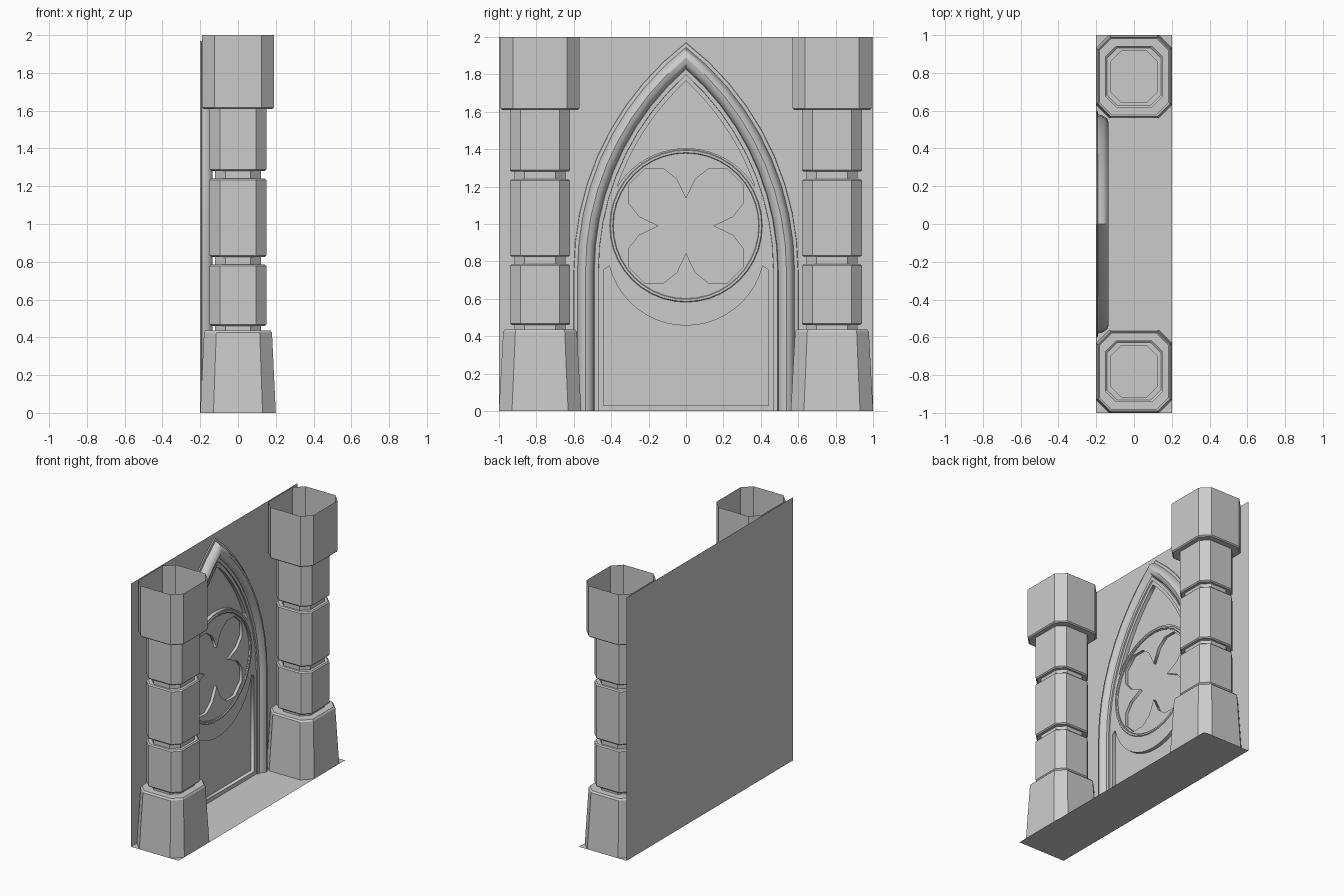
import bpy, math
from mathutils import Matrix

if "Cube" in bpy.data.objects:
    bpy.data.objects.remove(bpy.data.objects["Cube"])

WALL_X = -0.2
SPRING, OFFSET = 0.75, 0.94      # arch springing height, arc centre offset
ROSE_Z = 0.99


def add_mesh(name, verts, faces, smooth=False):
    me = bpy.data.meshes.new(name)
    me.from_pydata(verts, [], faces)
    me.update()
    ob = bpy.data.objects.new(name, me)
    bpy.context.collection.objects.link(ob)
    if smooth:
        smooth_object(ob)
    return ob


def smooth_object(ob):
    bpy.ops.object.select_all(action='DESELECT')
    ob.select_set(True)
    bpy.context.view_layer.objects.active = ob
    bpy.ops.object.shade_smooth_by_angle(angle=math.radians(35))


def bridge(name, rows, closed, smooth=False):
    n = len(rows[0])
    faces = [(r * n + i, r * n + (i + 1) % n, (r + 1) * n + (i + 1) % n, (r + 1) * n + i)
             for r in range(len(rows) - 1) for i in range(n if closed else n - 1)]
    return add_mesh(name, [p for row in rows for p in row], faces, smooth)


def arch_points(w, start=0.0, n=9):
    """Pointed arch outline of half width w, from right foot over apex to left foot."""
    r = w + OFFSET
    a0 = math.asin(max(0.0, start - SPRING) / r)
    a1 = math.acos(OFFSET / r)
    right = []
    for i in range(n + 1):
        a = a0 + (a1 - a0) * i / n
        right.append((r * math.cos(a) - OFFSET, SPRING + r * math.sin(a)))
    if start < SPRING:
        right.insert(0, (w, start))
    right[-1] = (0.0, right[-1][1])
    return right + [(-y, z) for y, z in reversed(right[:-1])]


def sag_arc(w, z_end, z_mid, n=20):
    """Circular arc from (-w, z_end) through (0, z_mid) to (w, z_end)."""
    h = z_mid - z_end
    r = (w * w + h * h) / (2 * abs(h))
    s = 1 if h > 0 else -1
    a = math.asin(w / r)
    return [(r * math.sin(t), z_mid - s * r * (1 - math.cos(t)))
            for t in (-a + 2 * a * i / n for i in range(n + 1))]


def circle(r, n=40):
    return [(r * math.cos(2 * math.pi * i / n), ROSE_Z + r * math.sin(2 * math.pi * i / n))
            for i in range(n)]


def pierced_plate(name, outlines, x0, x1):
    """Filled 2D outlines (first outer, others holes) extruded between x0 and x1."""
    cu = bpy.data.curves.new(name, 'CURVE')
    cu.dimensions = '2D'
    cu.fill_mode = 'BOTH'
    cu.extrude = (x1 - x0) / 2
    for pts in outlines:
        sp = cu.splines.new('POLY')
        sp.points.add(len(pts) - 1)
        for p, (y, z) in zip(sp.points, pts):
            p.co = (y, z, 0, 1)
        sp.use_cyclic_u = True
    tmp = bpy.data.objects.new(name + "_outline", cu)
    bpy.context.collection.objects.link(tmp)
    dg = bpy.context.evaluated_depsgraph_get()
    me = bpy.data.meshes.new_from_object(tmp.evaluated_get(dg))
    bpy.data.objects.remove(tmp)
    # local x, y, z become world y, z, x
    me.transform(Matrix(((0, 0, 1, (x0 + x1) / 2), (1, 0, 0, 0), (0, 1, 0, 0), (0, 0, 0, 1))))
    ob = bpy.data.objects.new(name, me)
    bpy.context.collection.objects.link(ob)
    return ob


# Wall and floor sheets
add_mesh("wall", [(WALL_X, -1, 0), (WALL_X, 1, 0), (WALL_X, 1, 2), (WALL_X, -1, 2)], [(0, 1, 2, 3)])
add_mesh("floor", [(-0.2, -1, 0), (0.2, -1, 0), (0.2, 1, 0), (-0.2, 1, 0)], [(3, 2, 1, 0)])

# Pillars: chamfered rectangular rings (z, half x, half y, chamfer), open at the top
rings = [(0, .2, .22, .07), (.425, .18, .197, .065), (.437, .172, .187, .06)]
for lo, hi in ((.46, .785), (.825, 1.24), (1.28, 1.61)):
    prev = rings[-1][0]
    rings += [(prev, .122, .137, .055), (lo, .122, .137, .055), (lo, .142, .152, .053),
              (lo + .008, .15, .16, .055), (hi - .008, .15, .16, .055), (hi, .142, .152, .053)]
rings[-2:] = [(1.61, .15, .16, .055)]
rings += [(1.61, .182, .202, .062), (1.618, .19, .21, .065), (2, .19, .21, .065)]


def octagon(z, hx, hy, c, cy):
    q = [(hx, hy - c), (hx - c, hy), (c - hx, hy), (-hx, hy - c),
         (-hx, c - hy), (c - hx, -hy), (hx - c, -hy), (hx, c - hy)]
    return [(x, cy + y, z) for x, y in q]


for side, cy in (("left", -0.78), ("right", 0.78)):
    bridge("pillar_" + side, [octagon(*r, cy) for r in rings], True)

# Arch moulding: profile (half width, x) swept along concentric arches
profile = [(.60, -.2), (.598, -.192), (.58, -.19), (.573, -.163), (.557, -.142), (.537, -.135),
           (.517, -.141), (.50, -.158), (.493, -.175), (.49, -.162), (.468, -.162), (.464, -.2)]
bridge("arch_moulding", [[(x, y, z) for y, z in arch_points(w)] for w, x in profile], False, True)

# Tracery plate with upper light, rose and lower panel openings
upper = arch_points(.443, 1.2)
upper += sag_arc(upper[0][0], 1.2, 1.405)[1:-1]
lower = [(.44, .03), (.44, .755), (.41, .775)]
lower = lower + sag_arc(.41, .775, .457)[-2:0:-1] + [(-y, z) for y, z in reversed(lower)]
pierced_plate("tracery", [arch_points(.467), upper, circle(.385), lower], WALL_X, -.172)

# Rose disc pierced by a quatrefoil
lobe = [(.145, 0), (.25, .05), (.305, .12), (.305, .22), (.22, .305), (.12, .305), (.05, .25)]
foil = []
for k in range(4):
    c, s = round(math.cos(k * math.pi / 2)), round(math.sin(k * math.pi / 2))
    foil += [(c * y - s * z, ROSE_Z + s * y + c * z) for y, z in lobe]
pierced_plate("rose", [circle(.386), foil], WALL_X, -.178)

# Raised rim around the rose
rim = [(.408, -.172), (.404, -.166), (.392, -.166), (.385, -.178)]
bridge("rose_rim", [[(x, y, z) for y, z in circle(r)] for r, x in rim], True, True)
